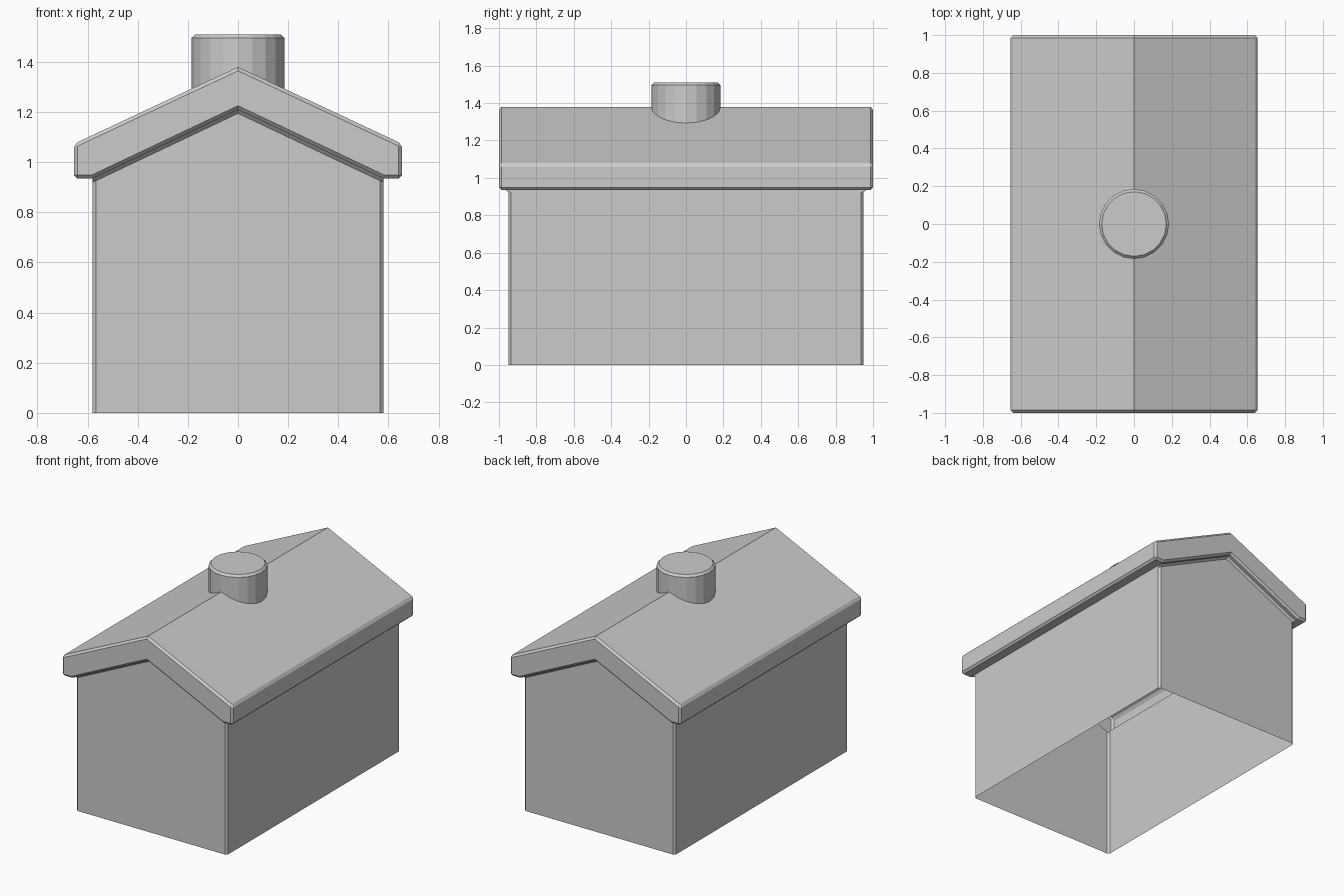
import bpy, bmesh

if "Cube" in bpy.data.objects:
    bpy.data.objects.remove(bpy.data.objects["Cube"])

BEVEL = 0.014
HX, HY = 0.58, 0.95          # wall half sizes
RX, RY = 0.655, 1.0          # roof half sizes
EAVE, UNDER = 0.935, 1.21    # underside heights: eave, ridge
EDGE, RIDGE = 1.073, 1.38    # roof top heights: eave, ridge


def finish(name, bm, limit):
    bmesh.ops.remove_doubles(bm, verts=bm.verts, dist=1e-5)
    bmesh.ops.recalc_face_normals(bm, faces=bm.faces)
    mesh = bpy.data.meshes.new(name)
    bm.to_mesh(mesh)
    bm.free()
    obj = bpy.data.objects.new(name, mesh)
    bpy.context.collection.objects.link(obj)
    mod = obj.modifiers.new("edge_chamfer", 'BEVEL')
    mod.width = BEVEL
    mod.segments = 1
    mod.limit_method = 'ANGLE'
    mod.angle_limit = limit
    return obj


# Hollow house shell, open at the bottom: walls, overhang, fascia and roof
bm = bmesh.new()


def face(*pts):
    bm.faces.new([bm.verts.new(p) for p in pts])


for s in (-1, 1):
    w, r = s * HY, s * RY
    # gable wall
    face((-HX, w, 0), (HX, w, 0), (HX, w, EAVE), (0, w, UNDER), (-HX, w, EAVE))
    # gable fascia
    face((-RX, r, EAVE), (-HX, r, EAVE), (0, r, UNDER), (HX, r, EAVE),
         (RX, r, EAVE), (RX, r, EDGE), (0, r, RIDGE), (-RX, r, EDGE))
    # gable overhang underside
    for t in (-1, 1):
        face((t * HX, w, EAVE), (t * HX, r, EAVE), (0, r, UNDER), (0, w, UNDER))
    h, x = s * HX, s * RX
    # side wall
    face((h, -HY, 0), (h, HY, 0), (h, HY, EAVE), (h, -HY, EAVE))
    # eave underside
    face((h, -RY, EAVE), (x, -RY, EAVE), (x, RY, EAVE), (h, RY, EAVE),
         (h, HY, EAVE), (h, -HY, EAVE))
    # side fascia and roof slope
    face((x, -RY, EAVE), (x, RY, EAVE), (x, RY, EDGE), (x, -RY, EDGE))
    face((x, -RY, EDGE), (x, RY, EDGE), (0, RY, RIDGE), (0, -RY, RIDGE))
finish("house_shell", bm, 0.96)

# Chimney
bm = bmesh.new()
low, top = 1.22, 1.51
bmesh.ops.create_cone(bm, cap_ends=True, segments=20, radius1=0.185,
                      radius2=0.185, depth=top - low)
bmesh.ops.translate(bm, verts=bm.verts, vec=(0, 0, (low + top) / 2))
finish("chimney", bm, 0.96)
